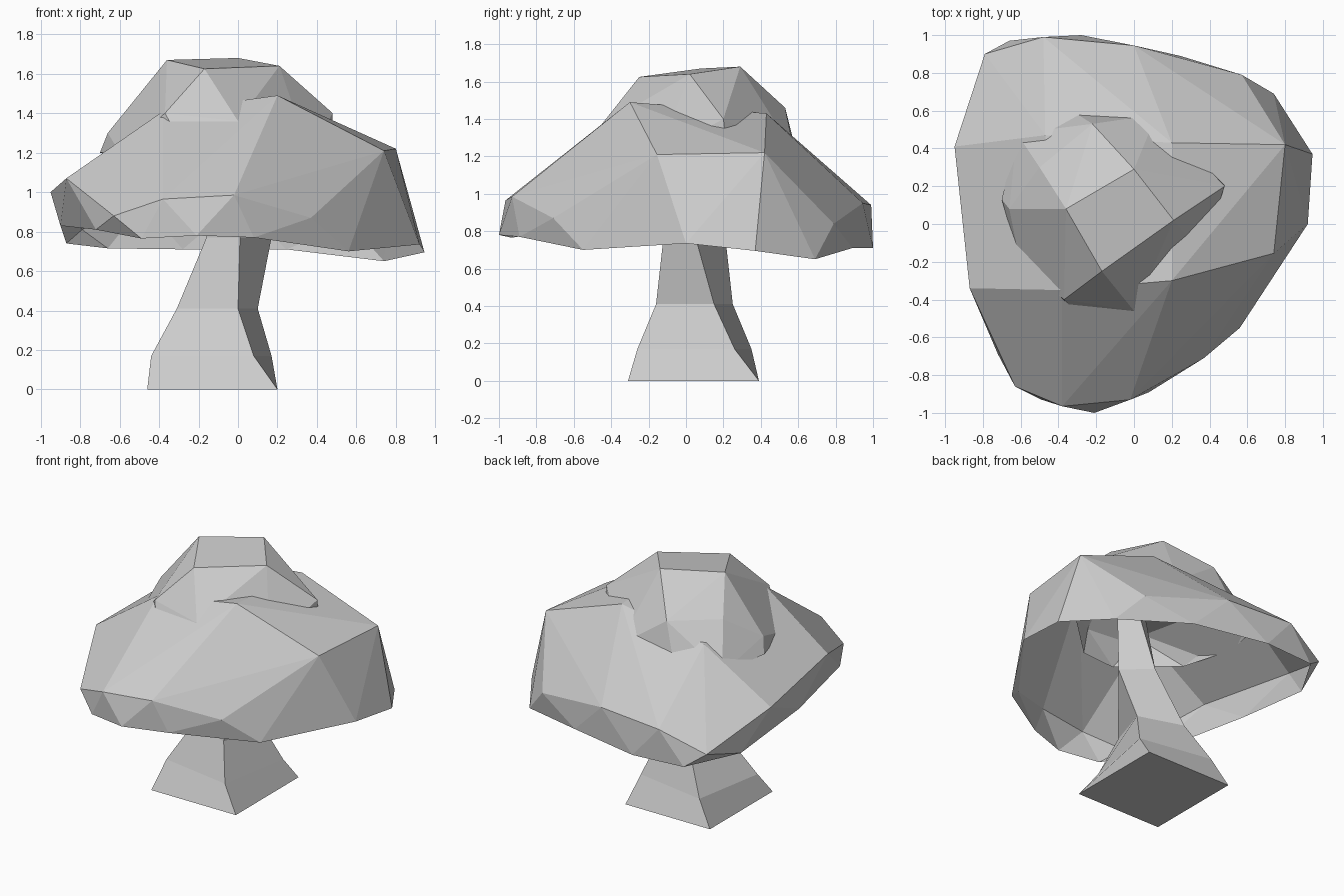
import bpy, bmesh
from mathutils import Vector

if "Cube" in bpy.data.objects:
    bpy.data.objects.remove(bpy.data.objects["Cube"])

grey = bpy.data.materials.new("light_grey")
grey.diffuse_color = (0.6, 0.6, 0.6, 1)
grey.use_nodes = True
grey.node_tree.nodes["Principled BSDF"].inputs["Base Color"].default_value = grey.diffuse_color


def add_object(name, bm):
    bmesh.ops.recalc_face_normals(bm, faces=bm.faces)
    mesh = bpy.data.meshes.new(name)
    bm.to_mesh(mesh)
    bm.free()
    mesh.materials.append(grey)
    obj = bpy.data.objects.new(name, mesh)
    bpy.context.collection.objects.link(obj)
    return obj


def open_shell(name, points):
    """Faceted shell wrapped around the points, left open underneath."""
    bm = bmesh.new()
    for p in points:
        bm.verts.new(p)
    bmesh.ops.convex_hull(bm, input=bm.verts)
    bm.normal_update()
    under = [f for f in bm.faces if f.normal.z < -0.75]
    bmesh.ops.delete(bm, geom=under, context='FACES')
    loose = [v for v in bm.verts if not v.link_faces]
    bmesh.ops.delete(bm, geom=loose, context='VERTS')
    # join nearly flat triangles into broad facets
    bmesh.ops.dissolve_limit(bm, angle_limit=0.05, verts=bm.verts, edges=bm.edges)
    return add_object(name, bm)


# Trunk: square section that twists and leans as it rises.
# Each level holds height, front right corner and the side running to the back.
levels = [(0.0, (0.20, -0.31), (0.0, 0.70)),
          (0.17, (0.08, -0.26), (0.09, 0.52)),
          (0.41, (0.00, -0.16), (0.10, 0.31)),
          (0.77, (0.01, -0.12), (0.16, 0.17)),
          (1.25, (0.02, -0.06), (0.12, 0.06))]
bm = bmesh.new()
rings = []
for z, (x, y), (dx, dy) in levels:
    a, right, left = Vector((x, y, z)), Vector((dx, dy, 0)), Vector((-dy, dx, 0))
    if z == 0:
        left.x = -0.66
    rings.append([bm.verts.new(p) for p in (a, a + right, a + right + left, a + left)])
for low, high in zip(rings, rings[1:]):
    for i in range(4):
        j = (i + 1) % 4
        bm.faces.new((low[i], low[j], high[j], high[i]))
bm.faces.new(rings[0])
bm.faces.new(rings[-1])
add_object("trunk", bm)

# Broad lower canopy: crown, shoulder and rim
crown = [(-0.38, -0.35, 1.41), (0.20, -0.30, 1.49), (0.20, 0.43, 1.43), (-0.47, 0.47, 1.34)]
shoulder = [(0.80, 0.42, 1.22), (0.74, -0.155, 1.21), (0.37, -0.71, 0.87),
            (-0.02, -0.93, 0.985), (-0.38, -0.965, 0.965), (-0.63, -0.86, 0.88),
            (-0.87, -0.34, 1.07), (-0.95, 0.41, 1.0), (-0.79, 0.90, 0.81),
            (-0.48, 0.99, 0.94), (0.0, 0.945, 0.95), (0.57, 0.79, 0.84)]
rim = [(0.945, 0.37, 0.695), (0.92, 0.0, 0.735), (0.56, -0.55, 0.70),
       (0.08, -0.89, 0.77), (-0.21, -1.0, 0.78), (-0.49, -0.93, 0.765),
       (-0.72, -0.69, 0.81), (-0.90, 0.02, 0.83), (-0.87, 0.63, 0.74),
       (-0.66, 0.97, 0.715), (-0.28, 1.0, 0.71), (0.245, 0.89, 0.71),
       (0.74, 0.69, 0.65)]
open_shell("lower_canopy", crown + shoulder + rim)

# Small upper canopy pushed through the lower one
top = [(-0.36, 0.08, 1.67), (0.0, 0.29, 1.68), (0.21, 0.02, 1.64), (-0.17, -0.25, 1.625)]
upper_shoulder = [(-0.50, 0.30, 1.46), (-0.22, 0.53, 1.46), (0.48, 0.20, 1.40),
                  (0.0, -0.46, 1.36), (-0.37, -0.40, 1.40), (-0.66, 0.08, 1.30)]
upper_rim = [(-0.62, 0.48, 1.18), (-0.33, 0.60, 1.18), (0.12, 0.58, 1.22),
             (0.48, 0.22, 1.22), (0.36, -0.16, 1.20), (0.0, -0.50, 1.20),
             (-0.26, -0.52, 1.20), (-0.60, -0.22, 1.20), (-0.70, 0.13, 1.20)]
open_shell("upper_canopy", top + upper_shoulder + upper_rim)
